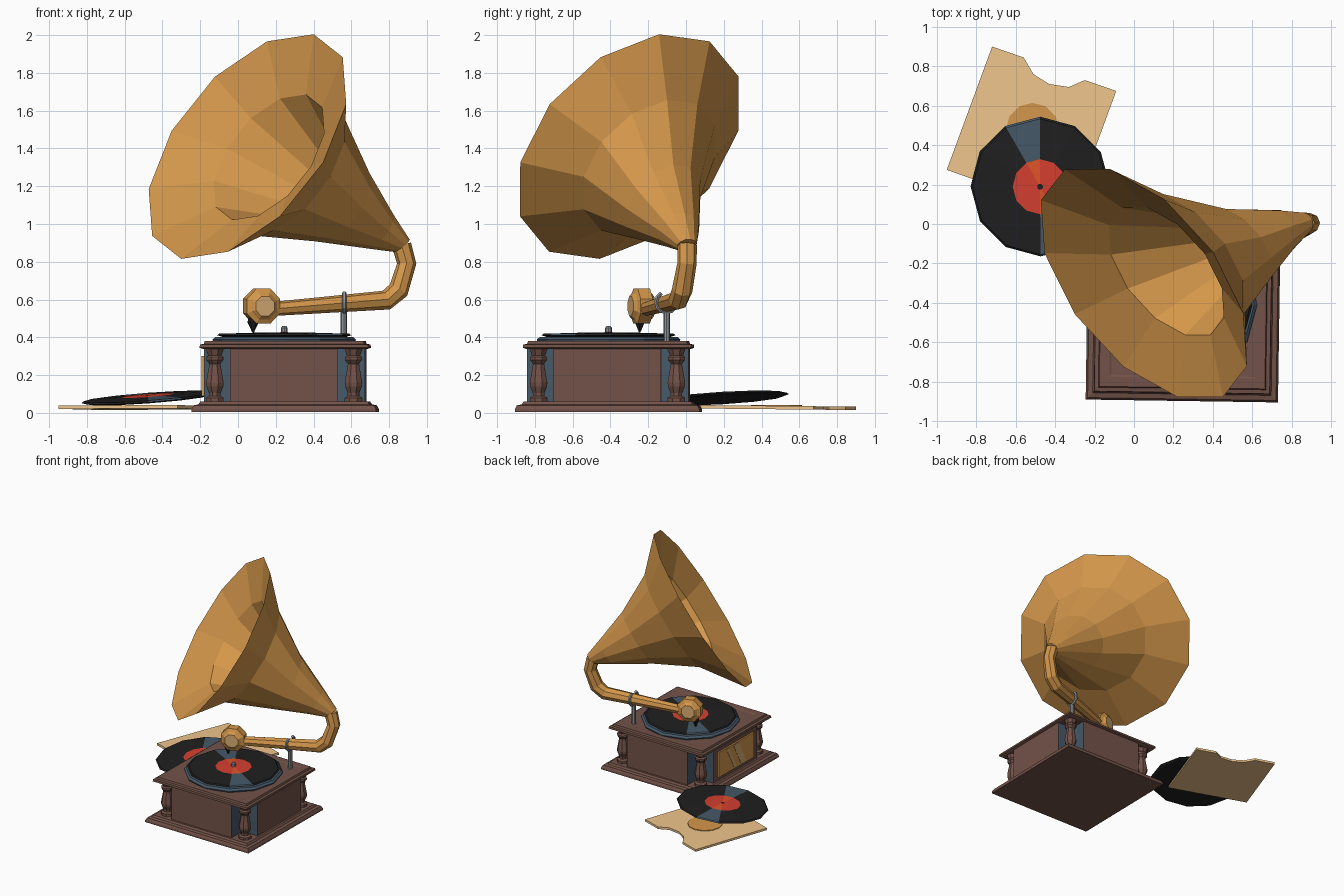
import bpy, bmesh
from math import sin, cos, pi, radians
from mathutils import Vector, Matrix

if "Cube" in bpy.data.objects:
    bpy.data.objects.remove(bpy.data.objects["Cube"])

def material(name, r, g, b):
    m = bpy.data.materials.new(name)
    m.diffuse_color = (r, g, b, 1)
    m.use_nodes = True
    m.node_tree.nodes["Principled BSDF"].inputs["Base Color"].default_value = m.diffuse_color
    return m

WOOD = material("wood", .17, .085, .065)
GOLD = material("brass", .66, .31, .07)
PALE = material("pale_brass", .68, .42, .17)
SLATE = material("slate", .06, .10, .14)
BLACK = material("black", .014, .014, .014)
RED = material("label_red", .68, .05, .03)
ORANGE = material("label_orange", .75, .09, .02)
TAN = material("card", .86, .56, .26)
STEEL = material("steel", .28, .30, .32)

def loft(name, rings, mats, pick=None, caps=(True, True)):
    """Skin equal-sized rings; pick(ring, segment) gives the material slot, segment -1 is a cap."""
    bm = bmesh.new()
    vs = [[bm.verts.new(p) for p in r] for r in rings]
    n = len(rings[0])
    for i in range(len(rings) - 1):
        for j in range(n):
            k = (j + 1) % n
            f = bm.faces.new((vs[i][j], vs[i][k], vs[i + 1][k], vs[i + 1][j]))
            f.material_index = pick(i, j) if pick else 0
    for on, r, i in ((caps[0], vs[0], 0), (caps[1], vs[-1], len(rings) - 1)):
        if on:
            bm.faces.new(r).material_index = pick(i, -1) if pick else 0
    bmesh.ops.recalc_face_normals(bm, faces=bm.faces)
    me = bpy.data.meshes.new(name)
    bm.to_mesh(me)
    bm.free()
    for m in mats:
        me.materials.append(m)
    ob = bpy.data.objects.new(name, me)
    bpy.context.collection.objects.link(ob)
    return ob

def ngon(n, r, z, phase=0.0):
    return [Vector((r * cos(phase + 2 * pi * j / n), r * sin(phase + 2 * pi * j / n), z)) for j in range(n)]

def lathe(name, n, profile, mats, pick=None, phase=0.0):
    return loft(name, [ngon(n, r, z, phase) for r, z in profile], mats, pick)

def square_stack(name, profile, mats):
    return lathe(name, 4, [(h * 2 ** .5, z) for h, z in profile], mats, phase=pi / 4)

def sweep(name, path, radii, n, mats, ref):
    path = [Vector(p) for p in path]
    rings = []
    for i, p in enumerate(path):
        t = Vector()
        if i: t += (p - path[i - 1]).normalized()
        if i < len(path) - 1: t += (path[i + 1] - p).normalized()
        t.normalize()
        u = (ref - t * t.dot(ref)).normalized()
        v = t.cross(u)
        rings.append([p + radii[i] * (u * cos(2 * pi * j / n) + v * sin(2 * pi * j / n)) for j in range(n)])
    return loft(name, rings, mats)

CENTRE = Vector((.25, -.41, 0))
TURN = Matrix.Rotation(radians(-.87), 4, 'Z')

def on_cabinet(ob, x=0, y=0):
    ob.matrix_world = Matrix.Translation(CENTRE) @ TURN @ Matrix.Translation((x, y, 0))

# Cabinet: plinth, cross-shaped body with slate notches, stepped lid
on_cabinet(square_stack("plinth", [(.488, .005), (.488, .02), (.478, .04), (.453, .045), (.443, .06)], [WOOD]))
h, a = .427, .285
outline = []
for k in range(4):
    c, s = round(cos(k * pi / 2)), round(sin(k * pi / 2))
    outline += [(x * c - y * s, x * s + y * c) for x, y in ((h, a), (a, a), (a, h))]
on_cabinet(loft("body", [[Vector((x, y, z)) for x, y in outline] for z in (.055, .345)], [WOOD, SLATE],
                lambda i, j: 1 if j >= 0 and j % 3 < 2 else 0))
on_cabinet(square_stack("lid", [(.425, .337), (.447, .345), (.445, .362), (.425, .365), (.42, .38), (.37, .38), (.36, .376)], [WOOD]))

# Corner balusters
post = [(.05, .055), (.05, .08), (.033, .09), (.033, .105), (.048, .14), (.05, .16),
        (.034, .245), (.032, .26), (.048, .28), (.048, .295), (.038, .305), (.052, .34)]
for i, (sx, sy) in enumerate(((1, 1), (1, -1), (-1, 1), (-1, -1))):
    on_cabinet(lathe(f"baluster_{i + 1}", 8, post, [WOOD], phase=pi / 8), sx * .367, sy * .365)

# Glazed panel on the left side, with two light streaks
def side_slab(name, x0, x1, yz, mat):
    on_cabinet(loft(name, [[Vector((x, y, z)) for y, z in yz] for x in (x0, x1)], [mat]))
side_slab("side_panel", -.425, -.44, [(-.23, .09), (.23, .09), (.23, .30), (-.23, .30)], GOLD)
for i, (y, w) in enumerate(((-.13, .07), (.0, .03))):
    side_slab(f"panel_streak_{i + 1}", -.439, -.442, [(y, .10), (y + w, .10), (y + w + .1, .29), (y + .1, .29)], PALE)

# Turntable, spindle and records
def record(name):
    prof = [(.02, -.008), (.33, -.008), (.355, .0), (.345, .008), (.14, .014), (.015, .016)]
    def pick(i, j):
        if j < 0 or i < 2: return 0
        wedge = j in (3, 9)
        if i == 4: return 3 if wedge else 2
        return 1 if wedge else 0
    return lathe(name, 12, prof, [BLACK, SLATE, RED, ORANGE], pick)

DECK = Vector((.245, -.41, 0))
lathe("turntable", 12, [(.375, .375), (.38, .388), (.365, .402)], [SLATE]).location = DECK
rec = record("playing_record")
rec.location = DECK + Vector((0, 0, .411))
rec.rotation_euler.z = radians(30)
lathe("spindle", 8, [(.018, .415), (.018, .45), (.01, .46)], [STEEL]).location = DECK
spare = record("spare_record")
spare.matrix_world = (Matrix.Translation((-.475, .19, .078)) @
                      Vector((0, 0, 1)).rotation_difference(Vector((-.075, -.06, 1))).to_matrix().to_4x4())

# Card sleeve with a thumb notch and a round window
sleeve = [(-.72, .90), (-.95, .275), (-.32, .05), (-.09, .675), (-.25, .73),
          (-.33, .695), (-.43, .71), (-.51, .76), (-.56, .845)]
loft("record_sleeve", [[Vector((x, y, z - .01 * (y - .4))) for x, y in sleeve] for z in (.02, .038)], [TAN])
lathe("sleeve_window", 12, [(.135, .03), (.135, .042)], [GOLD]).location = (-.515, .48, 0)

# Horn: outer shell from throat to rim, then the inner bell back down
U = Vector((.35, .157, .593)).normalized()
N = Vector((-.658, -.534, .53)).normalized()
V = N.cross(U)
NECK, THROAT = Vector((-.75, -.35, .56)), Vector((-.62, -.15, .77))
horn_rings = [((.868, .005, .885), .053, THROAT), ((.75, -.035, .965), .115, NECK),
              ((.525, -.12, 1.11), .24, N), ((.25, -.195, 1.30), .425, N), ((.05, -.30, 1.41), .708, N),
              ((.164, -.24, 1.354), .395, N), ((.45, -.14, 1.16), .20, N), ((.74, -.04, .97), .07, NECK)]
rings = []
for c, r, ax in horn_rings:
    q = N.rotation_difference(ax.normalized())
    rings.append([Vector(c) + q @ (r * (U * cos(j * pi / 6) + V * sin(j * pi / 6))) for j in range(12)])
loft("horn", rings, [GOLD])

# Tone arm sweeping from sound box to throat
sweep("tone_arm", [(.18, -.215, .55), (.785, -.04, .597), (.85, -.02, .65), (.893, .005, .79), (.866, .006, .888)],
      [.037, .053, .055, .051, .052], 8, [GOLD], Vector((0, 1, 0)))

# Sound box with pale caps, and stylus
box = lathe("sound_box", 8, [(.056, -.062), (.066, -.054), (.075, -.045), (.1, -.034), (.1, .034), (.075, .045), (.066, .054), (.056, .062)],
            [GOLD, PALE], lambda i, j: 1 if j < 0 else 0, phase=pi / 8)
box.matrix_world = Matrix.Translation((.125, -.235, .565)) @ Vector((.3, -.95, 0)).to_track_quat('Z', 'Y').to_matrix().to_4x4()
lathe("stylus", 6, [(.004, .425), (.03, .48), (.022, .51)], [BLACK]).location = (.08, -.245, 0)

# Arm rest: post with an open ring around the tone arm
lathe("rest_post", 8, [(.017, .37), (.017, .535)], [STEEL]).location = (.56, -.103, 0)
arc = [Vector((.563, -.103, .587)) + .055 * Vector((0, cos(t), sin(t)))
       for t in (radians(120 + 300 * i / 10) for i in range(11))]
sweep("rest_ring", arc, [.012] * 11, 6, [STEEL], Vector((1, 0, 0)))
